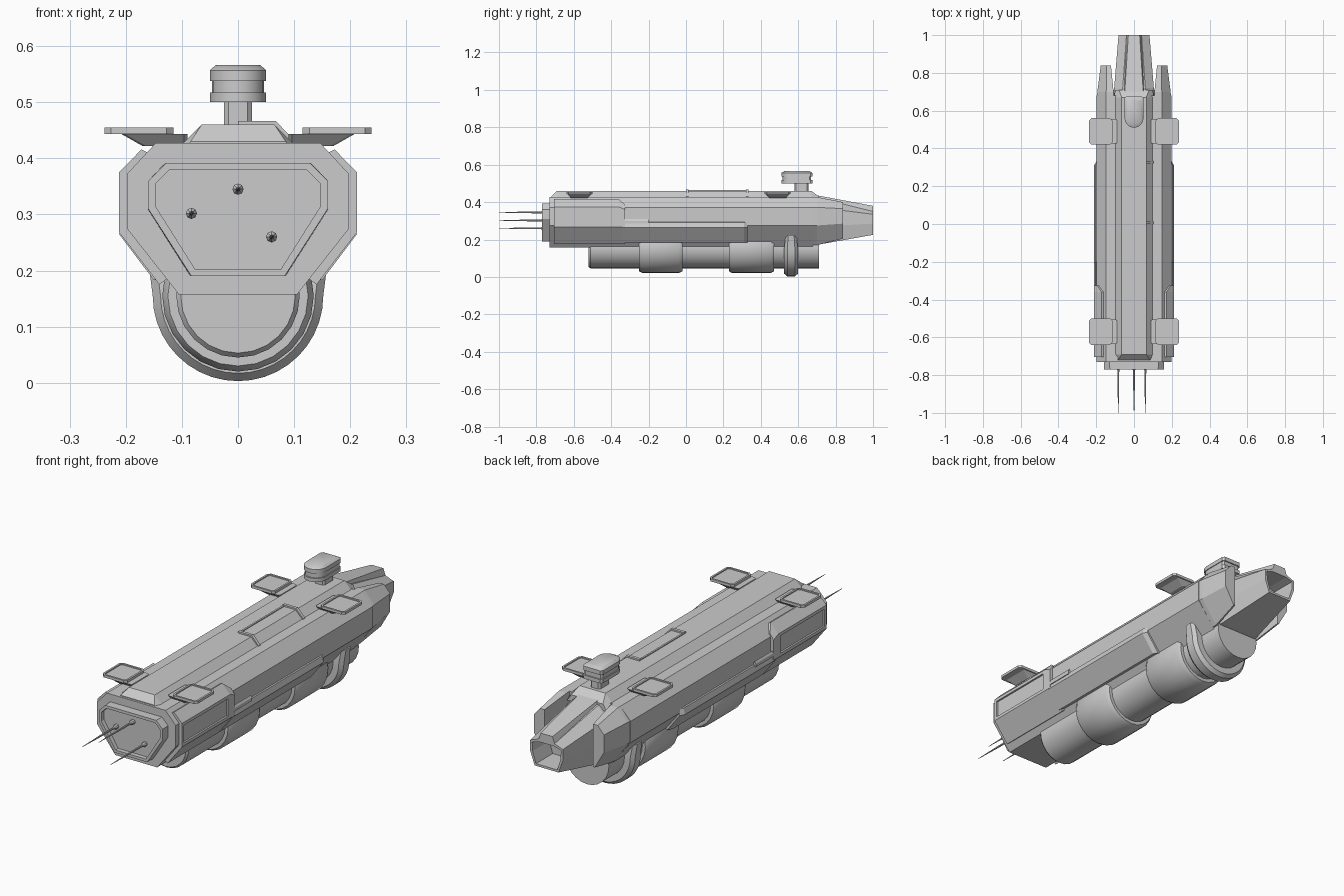
import bpy, bmesh, math
from mathutils import Vector

if "Cube" in bpy.data.objects:
    bpy.data.objects.remove(bpy.data.objects["Cube"])


def loft(name, rings, mirror=False, smooth=False):
    """Closed rings of 3D points joined by quads, with end caps."""
    bm = bmesh.new()
    loops = [[bm.verts.new(p) for p in ring] for ring in rings]
    n = len(loops[0])
    for a, b in zip(loops, loops[1:]):
        for i in range(n):
            bm.faces.new((a[i], a[(i + 1) % n], b[(i + 1) % n], b[i]))
    bm.faces.new(loops[0])
    bm.faces.new(loops[-1])
    bmesh.ops.recalc_face_normals(bm, faces=bm.faces)
    me = bpy.data.meshes.new(name)
    bm.to_mesh(me)
    bm.free()
    ob = bpy.data.objects.new(name, me)
    bpy.context.collection.objects.link(ob)
    if mirror:
        mod = ob.modifiers.new("Mirror", 'MIRROR')
        mod.use_mirror_merge = False
    if smooth:
        bpy.ops.object.select_all(action='DESELECT')
        ob.select_set(True)
        bpy.context.view_layer.objects.active = ob
        bpy.ops.object.shade_smooth_by_angle(angle=math.radians(35))
    return ob


def xz(y, pts):
    return [(x, y, z) for x, z in pts]


def sym(y, half):
    """Half profile (x, z) from top to bottom, mirrored into a full ring."""
    return xz(y, half + [(-x, z) for x, z in reversed(half)])


def sink(ob, direction, thickness, depth):
    """Inset and push the largest face that looks along a direction."""
    d = Vector(direction)
    bm = bmesh.new()
    bm.from_mesh(ob.data)
    bm.normal_update()
    f = max((f for f in bm.faces if f.normal.dot(d) > 0.95), key=lambda f: f.calc_area())
    bmesh.ops.inset_region(bm, faces=[f], thickness=thickness)
    out = bmesh.ops.extrude_face_region(bm, geom=[f])
    bmesh.ops.translate(bm, vec=d * -depth,
                        verts=[v for v in out["geom"] if isinstance(v, bmesh.types.BMVert)])
    if f.is_valid:
        bmesh.ops.delete(bm, geom=[f], context='FACES_ONLY')
    bmesh.ops.recalc_face_normals(bm, faces=bm.faces)
    bm.to_mesh(ob.data)
    bm.free()


def rect(x0, x1, y0, y1, z, c):
    """Rectangle in plan with clipped corners."""
    return [(x0 + c, y0, z), (x1 - c, y0, z), (x1, y0 + c, z), (x1, y1 - c, z),
            (x1 - c, y1, z), (x0 + c, y1, z), (x0, y1 - c, z), (x0, y0 + c, z)]


# Main hull and raised spine
hull = [(0.147, 0.427), (0.198, 0.372), (0.198, 0.275), (0.105, 0.157)]
loft("hull", [sym(-0.73, hull), sym(0.68, hull)])
loft("spine", [sym(-0.72, [(0.085, 0.43), (0.1, 0.40)]),
               sym(-0.69, [(0.065, 0.46), (0.105, 0.42)]),
               sym(0.67, [(0.065, 0.46), (0.105, 0.42)]),
               sym(0.71, [(0.08, 0.43), (0.1, 0.40)])])

# Front block with a recessed face
front = loft("front_block", [
    sym(-0.72, [(0.13, 0.392), (0.16, 0.36), (0.16, 0.308), (0.085, 0.19)]),
    sym(-0.77, [(0.128, 0.392), (0.16, 0.36), (0.16, 0.31), (0.083, 0.19)])])
sink(front, (0, -1, 0), 0.014, 0.02)

# Tapered tail with hollow end and a ridge on top
tail = loft("tail", [
    sym(0.66, [(0.06, 0.43), (0.105, 0.39), (0.105, 0.27), (0.1, 0.17)]),
    sym(0.72, [(0.06, 0.42), (0.105, 0.37), (0.105, 0.27), (0.1, 0.175)]),
    sym(1.0, [(0.04, 0.35), (0.082, 0.335), (0.082, 0.285), (0.06, 0.225)])])
sink(tail, (0, 1, 0), 0.012, 0.12)
loft("tail_ridge", [sym(0.68, [(0.05, 0.44), (0.075, 0.36)]),
                    sym(1.0, [(0.03, 0.38), (0.042, 0.345)])])

# Side prongs at the rear
root = [(0.108, 0.427), (0.147, 0.427), (0.198, 0.372), (0.198, 0.275), (0.115, 0.17), (0.108, 0.17)]
tip = [(0.122, 0.40), (0.145, 0.40), (0.176, 0.365), (0.176, 0.285), (0.13, 0.205), (0.122, 0.205)]
loft("rear_prong", [xz(0.64, root), xz(0.70, [(x - 0.004 * (x > 0.19), z) for x, z in root]),
                    xz(0.84, tip)], mirror=True)

# Side armour: front plate with a recess, then a long lower plate
plate = [(0.14, 0.40), (0.172, 0.416), (0.212, 0.375), (0.212, 0.268), (0.14, 0.175), (0.12, 0.19)]
armour = loft("front_armour", [xz(-0.705, plate), xz(-0.36, plate),
                               xz(-0.325, [(0.14, 0.37), (0.195, 0.385), (0.212, 0.36),
                                           (0.212, 0.268), (0.14, 0.175), (0.12, 0.19)])], mirror=True)
sink(armour, (1, 0, 0), 0.02, 0.008)
low = [(0.18, 0.295), (0.205, 0.292), (0.212, 0.265), (0.15, 0.183), (0.13, 0.19)]
loft("lower_armour", [xz(-0.34, low), xz(0.31, low),
                      xz(0.33, [(x - 0.012, z) for x, z in low])], mirror=True)
loft("armour_rail", [xz(y, [(0.19, 0.285), (0.205, 0.31), (0.211, 0.30), (0.211, 0.285)])
                     for y in (-0.33, -0.2)], mirror=True)

# Bracket on the right half of the spine
path = [(0, 0.467), (0.067, 0.467), (0.103, 0.429), (0.103, 0.41), (0.06, 0.45), (0, 0.45)]
for name, y in (("bracket_front", 0.0), ("bracket_rear", 0.32)):
    loft(name, [xz(y, path), xz(y + 0.014, path)])
loft("bracket_strip", [xz(y, [(0.0, 0.45), (0.0, 0.464), (0.008, 0.464), (0.008, 0.45)])
                       for y in (0.0, 0.33)])

# Landing pads on each side, front and rear
for name, y in (("front_pad", -0.57), ("rear_pad", 0.49)):
    pad = loft(name, [rect(0.115, 0.238, y - 0.07, y + 0.07, 0.443, 0.012),
                      rect(0.115, 0.238, y - 0.07, y + 0.07, 0.455, 0.012)], mirror=True)
    sink(pad, (0, 0, 1), 0.009, 0.005)
    loft(name + "_support", [rect(0.09, 0.17, y - 0.045, y + 0.045, 0.422, 0.006),
                             rect(0.09, 0.208, y - 0.065, y + 0.065, 0.4435, 0.006)], mirror=True)

# Underslung tank with bands
CZ = 0.155


def lathe(name, prof, sides=24):
    ring = [2 * math.pi * i / sides for i in range(sides)]
    return loft(name, [[(r * math.sin(a), y, CZ - r * math.cos(a)) for a in ring]
                       for y, r in prof], smooth=True)


lathe("tank", [(-0.52, 0.088), (-0.52, 0.102), (-0.51, 0.11), (0.71, 0.11)])
for name, y0, y1 in (("tank_band_front", -0.25, -0.02), ("tank_band_rear", 0.23, 0.47)):
    lathe(name, [(y0, 0.108), (y0, 0.125), (y0 + 0.018, 0.135),
                 (y1 - 0.018, 0.135), (y1, 0.125), (y1, 0.108)])

# U-shaped clamp holding the tank to the hull
section = [(0.525, 0.1), (0.525, 0.138), (0.542, 0.152), (0.582, 0.152), (0.598, 0.138), (0.598, 0.1)]
clamp = []
for i in range(-10, 11):
    a = math.radians(9 * i)
    clamp.append([(r * math.sin(a), y, CZ - r * math.cos(a)) for y, r in section])
for s, pos in ((-1, 0), (1, len(clamp) + 1)):
    clamp.insert(pos, [(s * (r + 0.008), 0.5615 + (y - 0.5615) * 0.8, 0.218) for y, r in section])
loft("tank_clamp", clamp, smooth=True)

# Turret: stem and grooved head, rounded toward the front
loft("turret_stem", [rect(-0.025, 0.025, 0.58, 0.655, z, 0.008) for z in (0.45, 0.505)])
outline = [(0.05 * math.cos(a), -0.035 + 0.05 * math.sin(a))
           for a in [math.pi + math.pi * i / 10 for i in range(11)]]
outline += [(0.05, 0.07), (0.042, 0.08), (-0.042, 0.08), (-0.05, 0.07)]
levels = [(0.5, 1), (0.517, 1), (0.517, 0.93), (0.538, 0.93), (0.538, 1), (0.557, 1), (0.566, 0.8)]
loft("turret_head", [[(x * s, 0.595 + y * s, z) for x, y in outline] for z, s in levels], smooth=True)

# Antennas on the front face
for i, (x, z) in enumerate([(0, 0.345), (-0.083, 0.302), (0.06, 0.26)]):
    rings = [[(x + r * math.cos(k * math.pi / 4), y, z + r * math.sin(k * math.pi / 4))
              for k in range(8)]
             for y, r in ((-0.745, 0.01), (-0.765, 0.01), (-0.775, 0.005), (-0.88, 0.004), (-1.0, 0.001))]
    loft(f"antenna_{i + 1}", rings)
